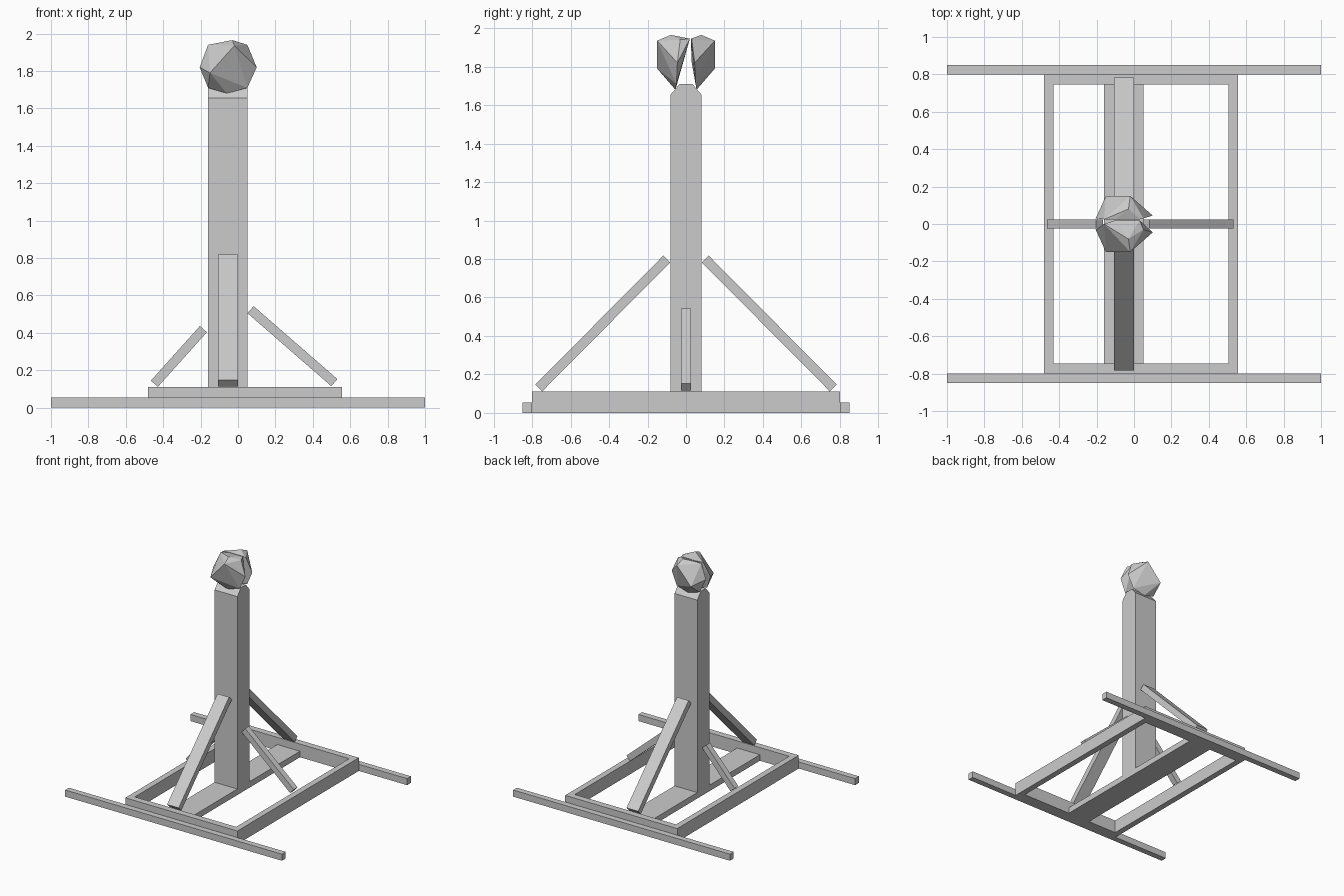
import bpy, bmesh, math
from mathutils import Vector

cube = bpy.data.objects.get("Cube")
if cube:
    bpy.data.objects.remove(cube, do_unlink=True)

grey = bpy.data.materials.new("plain_grey")
grey.use_nodes = True
COLOUR = (0.6, 0.6, 0.6, 1)
grey.diffuse_color = COLOUR
grey.node_tree.nodes["Principled BSDF"].inputs["Base Color"].default_value = COLOUR


def finish(name, bm):
    bmesh.ops.recalc_face_normals(bm, faces=bm.faces)
    mesh = bpy.data.meshes.new(name)
    bm.to_mesh(mesh)
    bm.free()
    mesh.materials.append(grey)
    obj = bpy.data.objects.new(name, mesh)
    bpy.context.collection.objects.link(obj)
    return obj


def box(name, low, high):
    """Axis-aligned box between two corners."""
    low, high = Vector(low), Vector(high)
    bm = bmesh.new()
    bmesh.ops.create_cube(bm, size=1)
    bmesh.ops.scale(bm, vec=high - low, verts=bm.verts)
    bmesh.ops.translate(bm, vec=(low + high) / 2, verts=bm.verts)
    return finish(name, bm)


def brace(name, foot, head, width, thick=0.05):
    """Square-ended plank laid from foot to head."""
    foot, head = Vector(foot), Vector(head)
    along = head - foot
    obj = box(name, (-width / 2, -thick / 2, -along.length / 2),
              (width / 2, thick / 2, along.length / 2))
    obj.location = (foot + head) / 2
    heading = math.atan2(along.x, -along.y)
    tilt = math.atan2(math.hypot(along.x, along.y), along.z)
    obj.rotation_euler = (tilt, 0, heading)
    return obj


def hull(name, points):
    bm = bmesh.new()
    for p in points:
        bm.verts.new(p)
    bmesh.ops.convex_hull(bm, input=bm.verts)
    return finish(name, bm)


# Base frame
for side, s in (("front", -1), ("back", 1)):
    ys = sorted((s * 0.80, s * 0.85))
    box(side + "_runner", (-1, ys[0], 0), (1, ys[1], 0.055))
    ys = sorted((s * 0.745, s * 0.80))
    box(side + "_crossbeam", (-0.43, ys[0], 0), (0.505, ys[1], 0.11))
for side, x in (("right", -0.48), ("left", 0.505)):
    box(side + "_rail", (x, -0.8, 0), (x + 0.05, 0.8, 0.11))
box("centre_beam", (-0.16, -0.745, 0), (0.05, 0.745, 0.05))

# Post with a bevelled top
profile = [(-0.08, 0.05), (0.08, 0.05), (0.08, 1.655),
           (0.033, 1.71), (-0.033, 1.71), (-0.08, 1.655)]
hull("post", [(x, y, z) for x in (-0.16, 0.05) for y, z in profile])

# Diagonal braces
for side, s in (("front", -1), ("back", 1)):
    brace(side + "_brace", (-0.053, s * 0.765, 0.13), (-0.053, s * 0.1, 0.8), 0.107)
brace("left_brace", (0.515, 0, 0.134), (0.067, 0, 0.524), 0.05)
brace("right_brace", (-0.447, 0, 0.128), (-0.185, 0, 0.42), 0.05)

# Faceted head split in two halves; depth is measured outward from the middle
facets = [(-0.02, 0.15, 1.935), (-0.15, 0.15, 1.79), (-0.03, 0.08, 1.965),
          (-0.1, -0.02, 1.945), (0.03, -0.02, 1.945), (0.05, 0.03, 1.94),
          (0.1, 0.045, 1.82), (0.05, 0.05, 1.71), (-0.06, 0.055, 1.68),
          (-0.16, 0.05, 1.71), (-0.205, 0.03, 1.82), (-0.16, 0.0, 1.94)]
hull("front_head_half", [(x, -d, z) for x, d, z in facets])
hull("back_head_half", [(x, max(d, 0.025), z) for x, d, z in facets])
